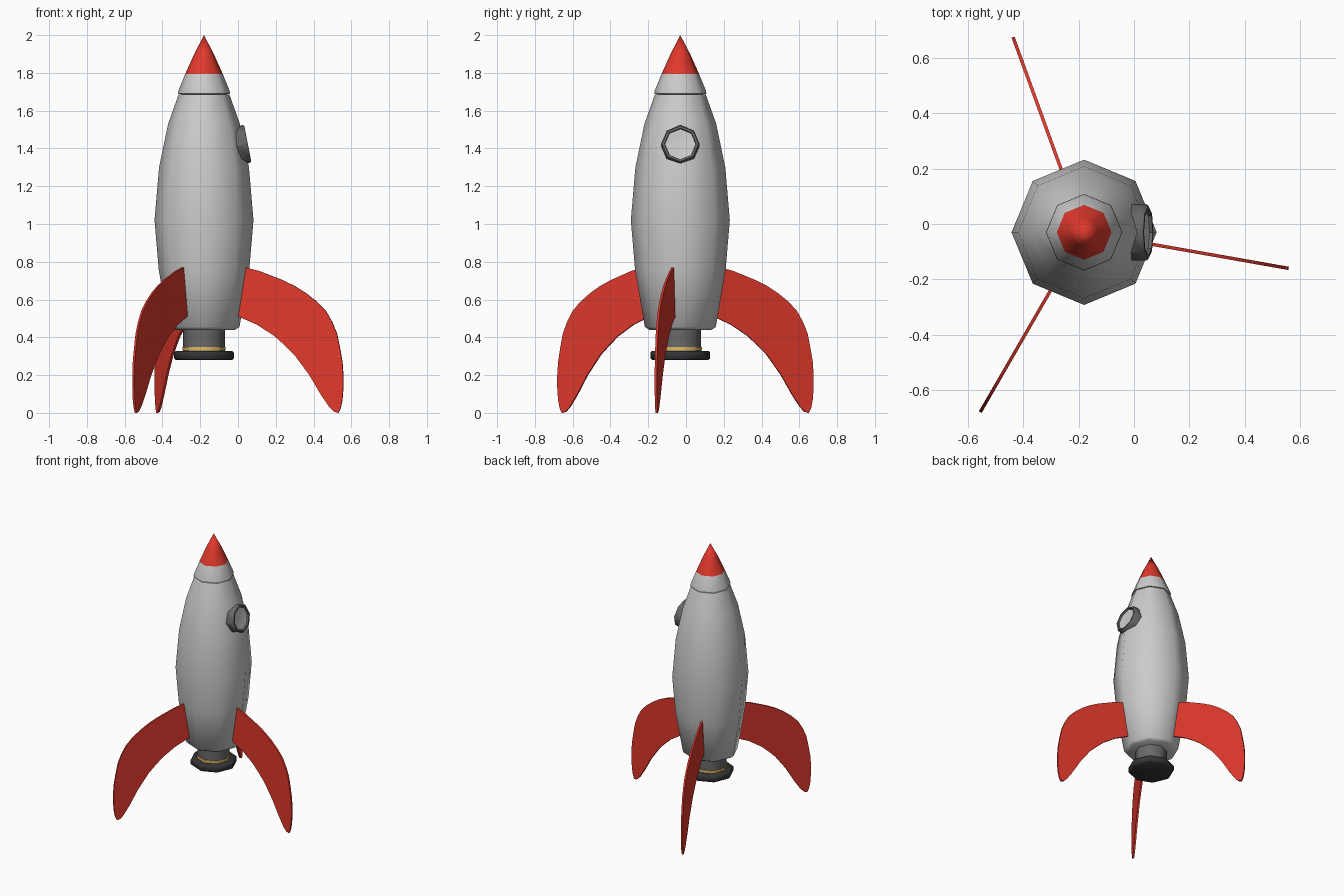
import bpy
from math import sin, cos, pi, radians
from mathutils import Matrix, Vector

if "Cube" in bpy.data.objects:
    bpy.data.objects.remove(bpy.data.objects["Cube"])

AXIS = Vector((-0.18, -0.03, 0))
SIDES = 8


def material(name, rgb):
    m = bpy.data.materials.new(name)
    m.diffuse_color = (*rgb, 1)
    m.use_nodes = True
    m.node_tree.nodes["Principled BSDF"].inputs["Base Color"].default_value = m.diffuse_color
    return m


RED = material("red", (0.75, 0.04, 0.025))
GOLD = material("gold", (0.75, 0.5, 0.12))
DARK = material("dark", (0.035, 0.035, 0.04))
STEEL = material("steel", (0.14, 0.14, 0.14))


def make(name, verts, faces, matrix, mat=None, angle=60):
    me = bpy.data.meshes.new(name)
    me.from_pydata(verts, [], faces)
    me.transform(matrix)
    me.update()
    ob = bpy.data.objects.new(name, me)
    bpy.context.collection.objects.link(ob)
    if mat:
        me.materials.append(mat)
    bpy.ops.object.select_all(action='DESELECT')
    ob.select_set(True)
    bpy.context.view_layer.objects.active = ob
    bpy.ops.object.shade_smooth_by_angle(angle=radians(angle))
    return ob


def lathe(name, profile, mat=None, matrix=None, angle=60):
    """Eight-sided revolve of (radius, height) points; radius 0 closes the end."""
    verts, rings, faces = [], [], []
    for r, z in profile:
        n = 1 if r == 0 else SIDES
        rings.append([len(verts) + i for i in range(n)])
        verts += [(r * cos(2 * pi * i / SIDES), r * sin(2 * pi * i / SIDES), z) for i in range(n)]
    for a, b in zip(rings, rings[1:]):
        for i in range(SIDES):
            j = (i + 1) % SIDES
            if len(a) == 1:
                faces.append((a[0], b[j], b[i]))
            elif len(b) == 1:
                faces.append((a[i], a[j], b[0]))
            else:
                faces.append((a[i], a[j], b[j], b[i]))
    return make(name, verts, faces, matrix or Matrix.Translation(AXIS), mat, angle)


# Hull and nose
lathe("hull", [(0, 0.44), (0.165, 0.44), (0.188, 0.455), (0.24, 0.76), (0.262, 1.02),
               (0.238, 1.3), (0.19, 1.53), (0.135, 1.685), (0, 1.685)])
lathe("nose_collar", [(0.11, 1.685), (0.138, 1.69), (0.136, 1.705), (0.099, 1.795)])
lathe("nose_tip", [(0.099, 1.795), (0.052, 1.9), (0, 2.0)], RED)

# Engine
lathe("nozzle", [(0.11, 0.45), (0.11, 0.32)][::-1], STEEL)
lathe("nozzle_ring", [(0.105, 0.328), (0.114, 0.33), (0.114, 0.348), (0.105, 0.35)], GOLD)
lathe("nozzle_base", [(0, 0.28), (0.148, 0.28), (0.158, 0.288), (0.158, 0.32),
                      (0.15, 0.328), (0, 0.328)], DARK)

# Porthole, facing +x and tilted slightly upward
port = Matrix.Translation((0.052, AXIS.y, 1.425)) @ Matrix.Rotation(radians(79), 4, 'Y')
lathe("porthole_frame", [(0.102, -0.075), (0.102, -0.008), (0.096, 0), (0.084, 0), (0.08, -0.02)],
      STEEL, port, 40)
lathe("porthole_glass", [(0.082, -0.012), (0.045, -0.016), (0, -0.018)], None, port)

# Fins: one curved blade outline (radius, height), placed three times
outline = [(0.20, 0.775), (0.234, 0.767), (0.295, 0.752), (0.352, 0.73), (0.42, 0.704), (0.487, 0.672),
           (0.55, 0.633), (0.609, 0.587), (0.655, 0.54), (0.69, 0.48), (0.715, 0.42),
           (0.731, 0.344), (0.744, 0.27), (0.749, 0.20), (0.749, 0.13), (0.744, 0.07),
           (0.735, 0.025), (0.722, 0.0), (0.70, 0.006), (0.675, 0.03), (0.63, 0.095),
           (0.567, 0.20), (0.487, 0.307), (0.43, 0.362), (0.379, 0.407), (0.287, 0.466),
           (0.191, 0.508), (0.16, 0.52)]
HALF = 0.006
n = len(outline)
fin_verts = [(r, s * HALF, z) for s in (-1, 1) for r, z in outline]
fin_faces = [tuple(range(n))[::-1], tuple(range(n, 2 * n))]
fin_faces += [(i, (i + 1) % n, n + (i + 1) % n, n + i) for i in range(n)]
# the outline runs clockwise seen from the front, so flip every face outward
fin_faces = [f[::-1] for f in fin_faces]
fin_faces = [f[::-1] for f in fin_faces]
for k, deg in enumerate((350, 110, 240)):
    place = Matrix.Translation(AXIS) @ Matrix.Rotation(radians(deg), 4, 'Z')
    fin = make(f"fin_{k + 1}", fin_verts, fin_faces, place, RED, 40)
    bpy.ops.object.mode_set(mode='EDIT')
    bpy.ops.mesh.select_all(action='SELECT')
    bpy.ops.mesh.normals_make_consistent(inside=False)
    bpy.ops.object.mode_set(mode='OBJECT')
